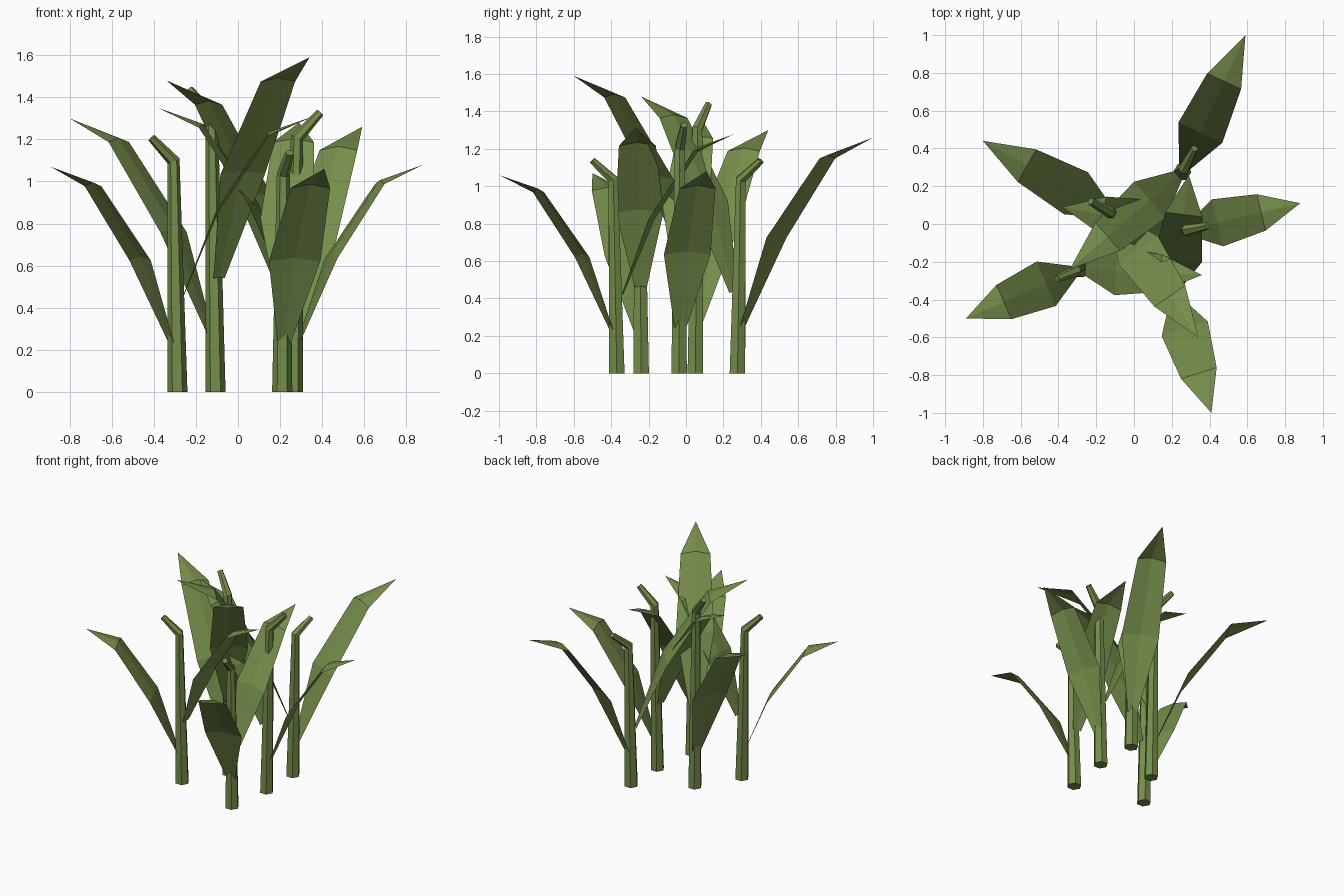
import bpy, math
from mathutils import Vector, Matrix

if "Cube" in bpy.data.objects:
    bpy.data.objects.remove(bpy.data.objects["Cube"])

green = bpy.data.materials.new("plant_green")
green.diffuse_color = (0.18, 0.27, 0.07, 1)
green.use_nodes = True
green.node_tree.nodes["Principled BSDF"].inputs["Base Color"].default_value = green.diffuse_color


def make(name, verts, faces):
    mesh = bpy.data.meshes.new(name)
    mesh.from_pydata(verts, [], faces)
    mesh.materials.append(green)
    mesh.update()
    obj = bpy.data.objects.new(name, mesh)
    bpy.context.collection.objects.link(obj)
    return obj


def stalk(name, base, tip, height, sides=6):
    """Tapered hexagonal stem whose top bends outward."""
    base, tip = Vector((*base, 0)), Vector((*tip, height))
    out = Vector((tip.x - base.x, tip.y - base.y, 0)).normalized()
    bend = base + out * 0.02 + Vector((0, 0, height * 0.9))
    axis = Vector((-out.y, out.x, 0))
    tip.z -= 0.013
    verts = []
    for centre, radius, tilt in ((base, 0.048, 0), (bend, 0.031, 25), (tip, 0.02, 45)):
        rot = Matrix.Rotation(math.radians(tilt), 3, axis)
        for i in range(sides):
            a = math.tau * i / sides
            verts.append(centre + rot @ Vector((radius * math.cos(a), radius * math.sin(a), 0)))
    faces = [tuple(range(sides))[::-1], tuple(range(2 * sides, 3 * sides))]
    for r in range(2):
        for i in range(sides):
            j = (i + 1) % sides
            o = r * sides
            faces.append((o + i, o + j, o + sides + j, o + sides + i))
    make(name, verts, faces)


def leaf(name, base, base_z, tip):
    """Arching blade: three cross rows with a raised midrib, then a point."""
    root, tip = Vector((*base, base_z)), Vector(tip)
    out = Vector((tip.x - root.x, tip.y - root.y, 0)).normalized()
    side = Vector((-out.y, out.x, 0))
    root += out * 0.03
    span = tip - root
    verts = []
    # fraction along, fraction up, half width, midrib lift
    for f, h, w, lift in ((0, 0, 0.032, 0.005), (0.26, 0.47, 0.128, 0.018), (0.65, 0.89, 0.099, 0.018)):
        c = root + Vector((span.x * f, span.y * f, span.z * h))
        verts += [c - side * w, c + Vector((0, 0, lift)), c + side * w]
    verts.append(tip)
    faces = []
    for r in (0, 3):
        for k in (0, 1):
            faces.append((r + k, r + k + 3, r + k + 4, r + k + 1))
    faces += [(6, 9, 7), (7, 9, 8)]
    make(name, verts, faces)


# stalk base, stalk tip, height, outer leaf root z and tip, inner leaf root z and tip
plants = [
    ((0.255, 0.275), (0.32, 0.40), 1.15, 0.25, (0.59, 1.00, 1.26), 0.43, (-0.34, -0.24, 1.48)),
    ((-0.107, 0.05), (-0.23, 0.12), 1.45, 0.28, (-0.80, 0.44, 1.30), 0.54, (0.34, -0.60, 1.59)),
    ((-0.288, -0.24), (-0.41, -0.29), 1.22, 0.23, (-0.89, -0.50, 1.07), 0.46, (0.36, -0.27, 1.31)),
    ((0.21, -0.37), (0.245, -0.50), 1.15, 0.23, (0.41, -1.00, 1.06), 0.42, (0.29, 0.26, 1.28)),
    ((0.26, -0.037), (0.39, -0.01), 1.34, 0.24, (0.88, 0.11, 1.08), 0.49, (-0.38, 0.09, 1.35)),
]
for n, (base, tip, height, oz, outer, iz, inner) in enumerate(plants, 1):
    stalk(f"stalk_{n}", base, tip, height)
    leaf(f"outer_leaf_{n}", base, oz, outer)
    leaf(f"inner_leaf_{n}", base, iz, inner)
